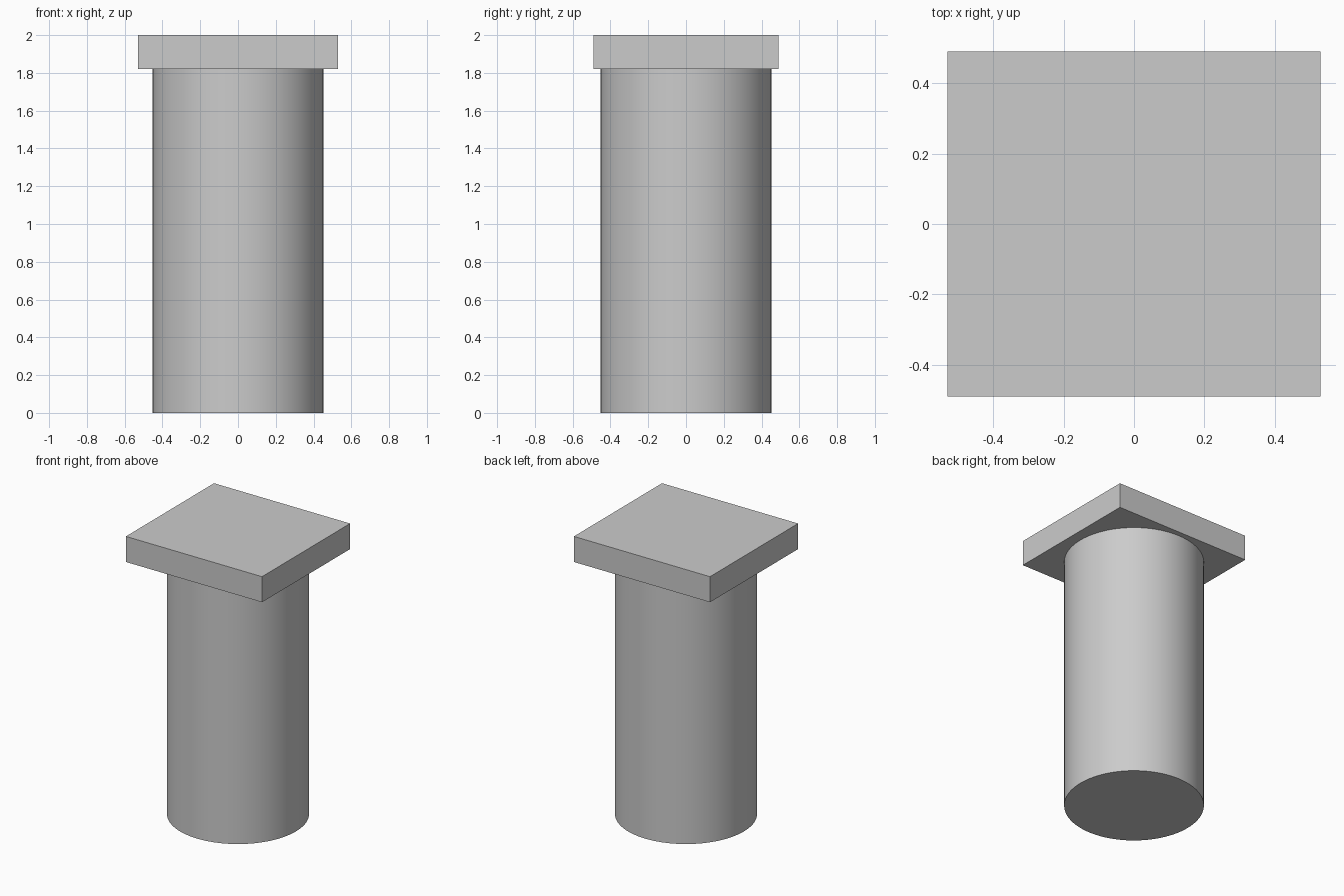
import bpy
import math

default = bpy.data.objects.get("Cube")
if default:
    bpy.data.objects.remove(default, do_unlink=True)

# Single plain grey
grey = bpy.data.materials.new("light_grey")
grey.use_nodes = True
colour = (0.6, 0.6, 0.6, 1)
grey.diffuse_color = colour
grey.node_tree.nodes["Principled BSDF"].inputs["Base Color"].default_value = colour

HEIGHT = 2.0
SLAB_BOTTOM = 1.82
SLAB_WIDTH, SLAB_DEPTH = 1.06, 0.98
COLUMN_RADIUS = 0.453

# Round column
bpy.ops.mesh.primitive_cylinder_add(
    vertices=96, radius=COLUMN_RADIUS, depth=SLAB_BOTTOM,
    location=(0, 0, SLAB_BOTTOM / 2))
column = bpy.context.object
column.name = "column"
column.data.materials.append(grey)
bpy.ops.object.shade_smooth_by_angle(angle=math.radians(30))

# Rectangular cap slab
bpy.ops.mesh.primitive_cube_add(size=1, location=(0, 0, (SLAB_BOTTOM + HEIGHT) / 2))
slab = bpy.context.object
slab.name = "cap_slab"
slab.scale = (SLAB_WIDTH, SLAB_DEPTH, HEIGHT - SLAB_BOTTOM)
bpy.ops.object.transform_apply(location=False, rotation=False, scale=True)
slab.data.materials.append(grey)
